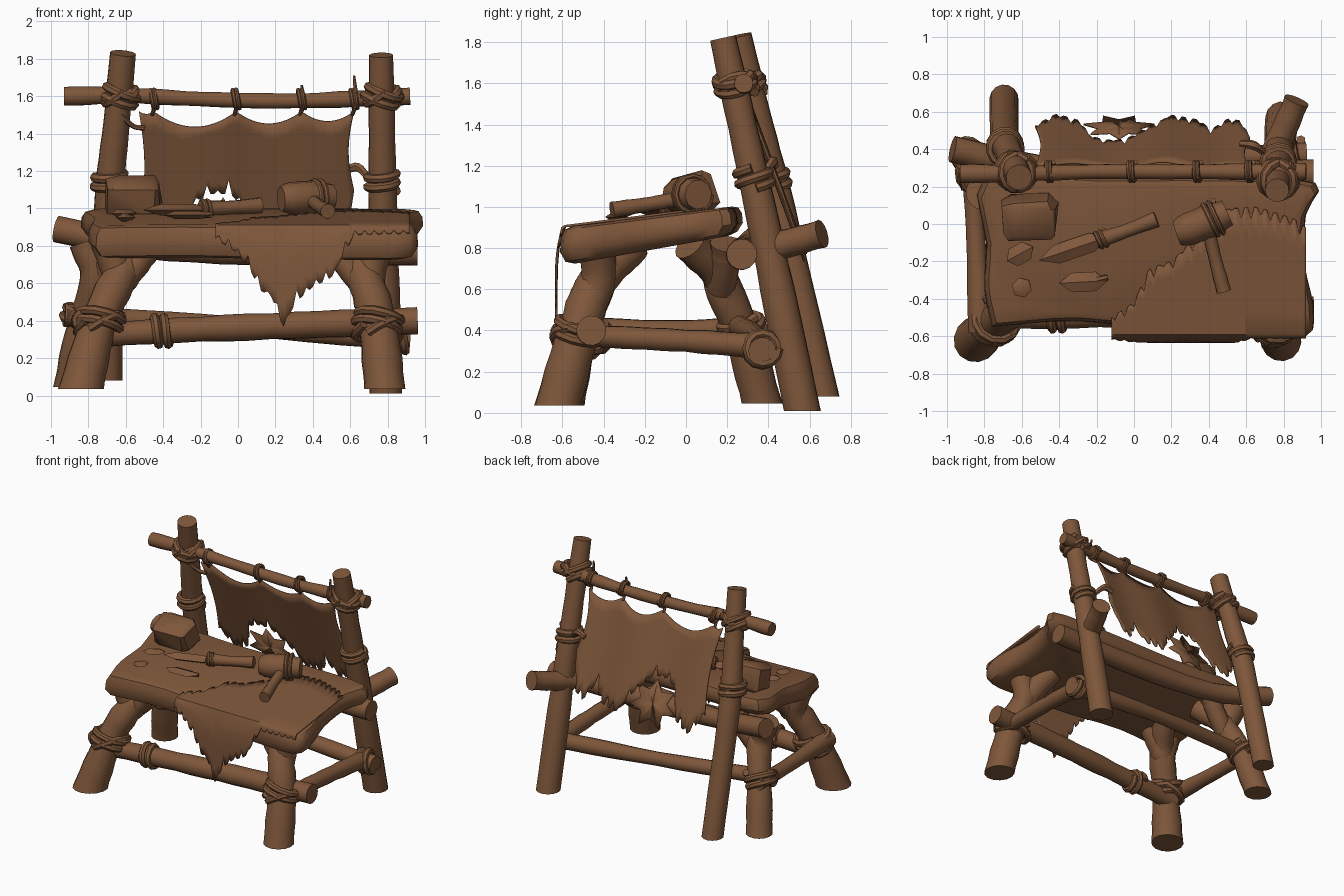
import bpy, bmesh, math, random
from mathutils import Vector, Matrix

random.seed(4)
if "Cube" in bpy.data.objects:
    bpy.data.objects.remove(bpy.data.objects["Cube"])

brown = bpy.data.materials.new("brown_wood_and_hide")
brown.use_nodes = True
colour = (0.21, 0.095, 0.043, 1)
brown.diffuse_color = colour
brown.node_tree.nodes["Principled BSDF"].inputs["Base Color"].default_value = colour
parts = []


def finish(name, bm):
    bmesh.ops.recalc_face_normals(bm, faces=bm.faces)
    me = bpy.data.meshes.new(name)
    bm.to_mesh(me)
    bm.free()
    me.materials.append(brown)
    ob = bpy.data.objects.new(name, me)
    bpy.context.collection.objects.link(ob)
    parts.append(ob)
    return ob


def lerp_table(table, x):
    for (a, p), (b, q) in zip(table, table[1:]):
        if x <= b:
            return p + (q - p) * max(0, (x - a) / (b - a))
    return table[-1][1]


def spline(pts, steps):
    p = [2 * pts[0] - pts[1]] + pts + [2 * pts[-1] - pts[-2]]
    out = []
    for i in range(1, len(p) - 2):
        a, b, c, d = p[i - 1:i + 3]
        for k in range(steps):
            t = k / steps
            out.append(b + (c - a) * t / 2 + (a - 2.5 * b + 2 * c - d / 2) * t * t
                       + (1.5 * (b - c) + (d - a) / 2) * t ** 3)
    return out + [pts[-1]]


def tube(name, pts, radii, sides=14, steps=5, rough=0.05, foot=False):
    """Round log, rope or handle swept along a smooth path; a foot is cut level."""
    pts = [Vector(p) for p in pts]
    path = spline(pts, steps)
    bm = bmesh.new()
    rings, up = [], None
    for i, p in enumerate(path):
        d = (path[min(i + 1, len(path) - 1)] - path[max(i - 1, 0)]).normalized()
        up = d.orthogonal() if up is None else up - d * up.dot(d)
        up.normalize()
        side = d.cross(up)
        f = i / (len(path) - 1) * (len(radii) - 1)
        k = min(int(f), len(radii) - 2) if len(radii) > 1 else 0
        r = radii[k] + (radii[min(k + 1, len(radii) - 1)] - radii[k]) * (f - k)
        r *= 1 + random.uniform(-rough, rough)
        rings.append([bm.verts.new(p + (up * math.cos(a) + side * math.sin(a)) * r)
                      for a in (j * math.tau / sides for j in range(sides))])
        if foot and i == 0:
            for v in rings[0]:
                v.co += d * (p.z - v.co.z) / d.z
    for a, b in zip(rings, rings[1:]):
        for j in range(sides):
            bm.faces.new((a[j], a[j - 1], b[j - 1], b[j]))
    bm.faces.new(rings[0])
    bm.faces.new(rings[-1])
    return finish(name, bm)


def coil(name, centre, axis, r, turns=2, pitch=0.05, thick=0.025):
    """Rope wound around an axis."""
    rot = Vector(axis).to_track_quat('Z', 'Y')
    n = int(turns * 12)
    pts = [Vector(centre) + rot @ Vector((r * math.cos(i * math.tau / 12), r * math.sin(i * math.tau / 12),
           (i / n - .5) * turns * pitch)) for i in range(n + 1)]
    tube(name, pts, [thick], 7, 1, 0)


def sheet(name, cols, rows, point, thick=0.01):
    """Thin hide, point(u, v) gives its surface."""
    bm = bmesh.new()
    g = [[bm.verts.new(point(i / cols, j / rows)) for j in range(rows + 1)] for i in range(cols + 1)]
    for a, b in zip(g, g[1:]):
        for j in range(rows):
            bm.faces.new((a[j], b[j], b[j + 1], a[j + 1]))
    ob = finish(name, bm)
    ob.modifiers.new("thickness", 'SOLIDIFY').thickness = thick


def seat_z(x, y):
    return 0.905 + (y + 0.55) * 0.125


# Back posts, with a branch stub on the left one
tube("right_back_post", [(-.695, .665, .08), (-.69, .45, 1), (-.65, .34, 1.45), (-.615, .25, 1.83)], [.08, .078, .072, .068], steps=6, rough=.03, foot=True)
tube("left_back_post", [(.79, .565, .01), (.775, .37, .95), (.765, .18, 1.82)], [.09, .078, .065], steps=8, rough=.03, foot=True)
tube("post_branch", [(.74, .36, .79), (.81, .52, .83), (.87, .66, .87)], [.07, .07, .068])

# Flared legs with forked tops
legs = {
    "front_left_leg": [(.785, -.62, .035), (.745, -.52, .4), (.67, -.43, .64), (.58, -.25, .82)],
    "front_right_leg": [(-.84, -.615, .035), (-.74, -.52, .4), (-.62, -.42, .65), (-.5, -.25, .82)],
    "back_right_leg": [(-.89, .37, .045), (-.82, .27, .4), (-.73, .17, .65), (-.6, .02, .82)],
}
for name, p in legs.items():
    slim = .85 if "back" in name else 1
    tube(name, p, [.115 * slim, .10 * slim, .095 * slim, .085], foot=True)
    s = 1 if p[0][0] > 0 else -1
    fork = Vector(p[2])
    tube(name + "_fork", [p[1], fork + Vector((s * .03, 0, -.02)), fork + Vector((s * .08, 0, .17))], [.08, .085, .09])
    tube(name + "_brace", [fork + Vector((0, 0, -.05)), fork + Vector((-s * .1, .02, .08)), fork + Vector((-s * .15, .03, .17))], [.07, .07, .08])

# Rails and stretchers
tube("top_rail", [(-.93, .27, 1.6), (-.6, .27, 1.605), (-.2, .28, 1.585), (.3, .28, 1.575), (.92, .28, 1.6)], [.052, .042, .04, .04, .048])
tube("back_seat_rail", [(-.97, .4, .89), (-.5, .3, .8), (.2, .27, .77), (.96, .27, .77)], [.07, .07, .075, .075])
tube("front_stretcher", [(-.8, -.5, .32), (-.3, -.49, .35), (.3, -.47, .375), (.96, -.46, .4)], [.065, .068, .073, .073])
tube("back_stretcher", [(-.93, .24, .43), (0, .34, .37), (.92, .37, .3)], [.06, .05, .065])
tube("left_stretcher", [(.8, -.5, .375), (.82, 0, .35), (.83, .4, .32)], [.053, .055, .065])
tube("right_stretcher", [(-.82, -.58, .4), (-.85, 0, .4), (-.87, .36, .42)], [.065, .05, .055])

# Thick seat with a softly rounded irregular rim
rim = [Vector(p) for p in [(-.76, -.55, 0), (-.3, -.52, 0), (.2, -.58, 0), (.6, -.6, 0), (.92, -.6, 0), (.96, -.45, 0),
       (.91, -.2, 0), (.92, .05, 0), (.97, .22, 0), (.5, .25, 0), (-.2, .25, 0), (-.8, .25, 0), (-.79, -.1, 0), (-.8, -.35, 0)]]
loop = spline(rim + rim[:1], 3)[:-1]
bm = bmesh.new()
rings = []
for inset, h in [(.08, -.16), (.03, -.145), (0, -.1), (.005, -.045), (.025, -.01), (.06, 0)]:
    ring = []
    for p in loop:
        x, y = p.x - math.copysign(inset, p.x) * min(1, abs(p.x) * 2), -.16 + (p.y + .16) * (1 - inset * 2)
        ring.append(bm.verts.new((x, y, seat_z(x, y) + h * (1 - .35 * (y + .15)))))
    rings.append(ring)
for a, b in zip(rings, rings[1:]):
    for j in range(len(a)):
        bm.faces.new((a[j - 1], a[j], b[j], b[j - 1]))
bm.faces.new(rings[0])
bm.faces.new(rings[-1])
finish("seat", bm)

# Ragged hide hung from the top rail
hem = [(-.55, .95), (-.42, .77), (-.28, .84), (-.24, 1.03), (-.15, 1.08), (-.04, 1.08), (.03, 1), (.12, .9), (.2, .78),
       (.35, .8), (.41, .93), (.5, .78), (.58, .84), (.62, 1.1)]
ties = [-.53, -.45, -.01, .34, .62]
jags = [random.uniform(.01, .08) * (i % 3 == 1) for i in range(61)]


def hide_y(z):
    return .3 + (1.52 - z) * .37


def back_hide(u, v):
    x = -.53 + 1.15 * u
    gap = next((b - a, (x - a) / (b - a)) for a, b in zip(ties, ties[1:]) if x <= b + .001)
    top = 1.52 - .75 * gap[0] * gap[1] * (1 - gap[1])
    z = top + (lerp_table(hem, x) + jags[round(u * 60)] - top) * v
    x += .03 * math.sin(v * math.pi) * (1 - 2 * u)
    return x, hide_y(z) + .012 * math.sin(x * 11), z


sheet("back_hide", 60, 8, back_hide)


# Torn star-shaped scrap below the gap in the hide
def scrap(u, v):
    a = u * math.tau
    r = v * (.1 if round(u * 14) % 2 else .17)
    z = .89 + r * math.cos(a)
    return -.08 + r * 1.15 * math.sin(a), hide_y(z) - .01, z


sheet("torn_scrap", 14, 1, scrap)

# Cords holding the hide
for x, tall in zip(ties[1:], [0, 0, .03, .08]):
    coil("hide_tie", (x, .28, 1.585), (1, 0, .1), .05, 2, .018, .012)
    tube("hide_tie_tail", [(x, .25, 1.63 + tall), (x + .012, .24, 1.57), (x - .01, .3, 1.5)], [.007, .014, .01], 6)
tube("corner_cord", [(-.5, .32, 1.43), (-.56, .31, 1.44), (-.63, .27, 1.5)], [.014], 6)
tube("side_cord", [(.57, .43, 1.2), (.64, .42, 1.22), (.7, .38, 1.16)], [.02, .025, .018], 6)

# Ragged pelt lying on the seat and falling over its front
pelt_back = [(-.12, -.5), (0, -.42), (.08, -.24), (.2, -.2), (.35, -.05), (.5, .08), (.65, .09), (.85, .03), (.96, -.05)]
pelt_hem = [(-.12, .84), (0, .76), (.06, .68), (.12, .56), (.18, .53), (.24, .36), (.31, .5), (.4, .58), (.5, .63), (.56, .74), (.62, .86), (.96, .87)]


def pelt(u, v):
    x = -.12 + 1.04 * u
    jag = jags[round(u * 60)] * .8
    if v <= .5:
        y = lerp_table(pelt_back, x) - jag
        y += (-.59 - y) * v * 2
        return x, y, seat_z(x, y) + .012
    z0 = seat_z(x, -.6) + .005
    z = z0 + (min(z0 - .02, lerp_table(pelt_hem, x) + jag) - z0) * (v * 2 - 1)
    return x, -.605 - .03 * math.sin(min(1, (z0 - z) * 5) * math.pi / 2), z


sheet("seat_pelt", 60, 10, pelt, .012)

# Rope lashings
for c, axis, r, turns in [
        ((-.63, .28, 1.6), (.5, -.2, 1), .09, 2), ((-.63, .28, 1.6), (-.6, -.2, 1), .09, 1),
        ((.77, .24, 1.6), (.5, -.2, 1), .09, 2), ((.77, .24, 1.6), (-.6, -.2, 1), .09, 1),
        ((-.69, .41, 1.14), (.05, -.22, 1), .08, 2), ((.77, .33, 1.14), (0, -.22, 1), .077, 2),
        ((-.74, -.51, .4), (.3, .3, 1), .12, 2), ((-.74, -.51, .38), (-.5, .3, 1), .125, 1),
        ((.75, -.51, .4), (.3, .3, 1), .12, 2), ((.75, -.51, .36), (-.5, .3, 1), .13, 1),
        ((-.83, .27, .42), (.4, -.3, 1), .1, 2), ((.85, .37, .31), (1, .1, .1), .075, 2),
        ((-.41, -.49, .345), (1, 0, 0), .072, 2)]:
    coil("rope_lashing", c, axis, r, turns)

# Stone block
bm = bmesh.new()
bmesh.ops.create_cube(bm, size=1)
bmesh.ops.bevel(bm, geom=bm.edges[:], offset=.14, segments=1, affect='EDGES')
for v in bm.verts:
    v.co += Vector([random.uniform(-.06, .06) for _ in range(3)])
bm.transform(Matrix.Translation((-.555, .035, 1.06)) @ Matrix.Rotation(.3, 4, 'X') @ Matrix.Diagonal((.28, .21, .19, 1)))
finish("stone", bm)


# Flaked blades: flat diamond sections tapering to points
def blade(name, x, y, length, width, angle, lift, deep=.05):
    bm = bmesh.new()
    bmesh.ops.create_uvsphere(bm, u_segments=4, v_segments=3, radius=.5)
    bm.transform(Matrix.Translation((x, y, seat_z(x, y) + lift)) @ Matrix.Rotation(angle, 4, 'Z')
                 @ Matrix.Diagonal((length, width, deep, 1)) @ Matrix.Rotation(math.pi / 2, 4, 'Y'))
    finish(name, bm)


blade("knife_blade", -.32, -.13, .4, .12, .33, .035, .07)
tube("knife_handle", [(-.2, -.09, 1), (-.05, -.04, 1.005), (.12, .025, 1.015)], [.045, .035, .043], 10)
coil("knife_binding", (-.17, -.08, 1), (1, .35, .05), .043, 2, .025, .012)
blade("spear_point", -.27, -.31, .26, .12, .05, .03)
tube("spear_tang", [(-.2, -.3, .965), (-.14, -.285, .965)], [.02, .015], 6)
blade("stone_flake", -.61, -.16, .16, .12, .5, .02)
blade("small_flake", -.6, -.34, .11, .11, .8, .02)

# Hammer
tube("hammer_head", [(.23, -.05, 1.05), (.3, -.025, 1.055), (.4, .015, 1.06), (.5, .06, 1.06)], [.07, .092, .092, .072], 10, 2)
tube("hammer_handle", [(.385, .03, 1.05), (.43, -.17, 1.015), (.48, -.36, .985)], [.036, .036, .04], 10)
coil("hammer_binding", (.43, .03, 1.06), (1, .4, 0), .09, 2, .03, .014)

# Smooth shading with crisp cut ends
for ob in bpy.context.selected_objects:
    ob.select_set(False)
for ob in parts:
    ob.select_set(True)
bpy.context.view_layer.objects.active = parts[0]
bpy.ops.object.shade_smooth_by_angle(angle=math.radians(40))
